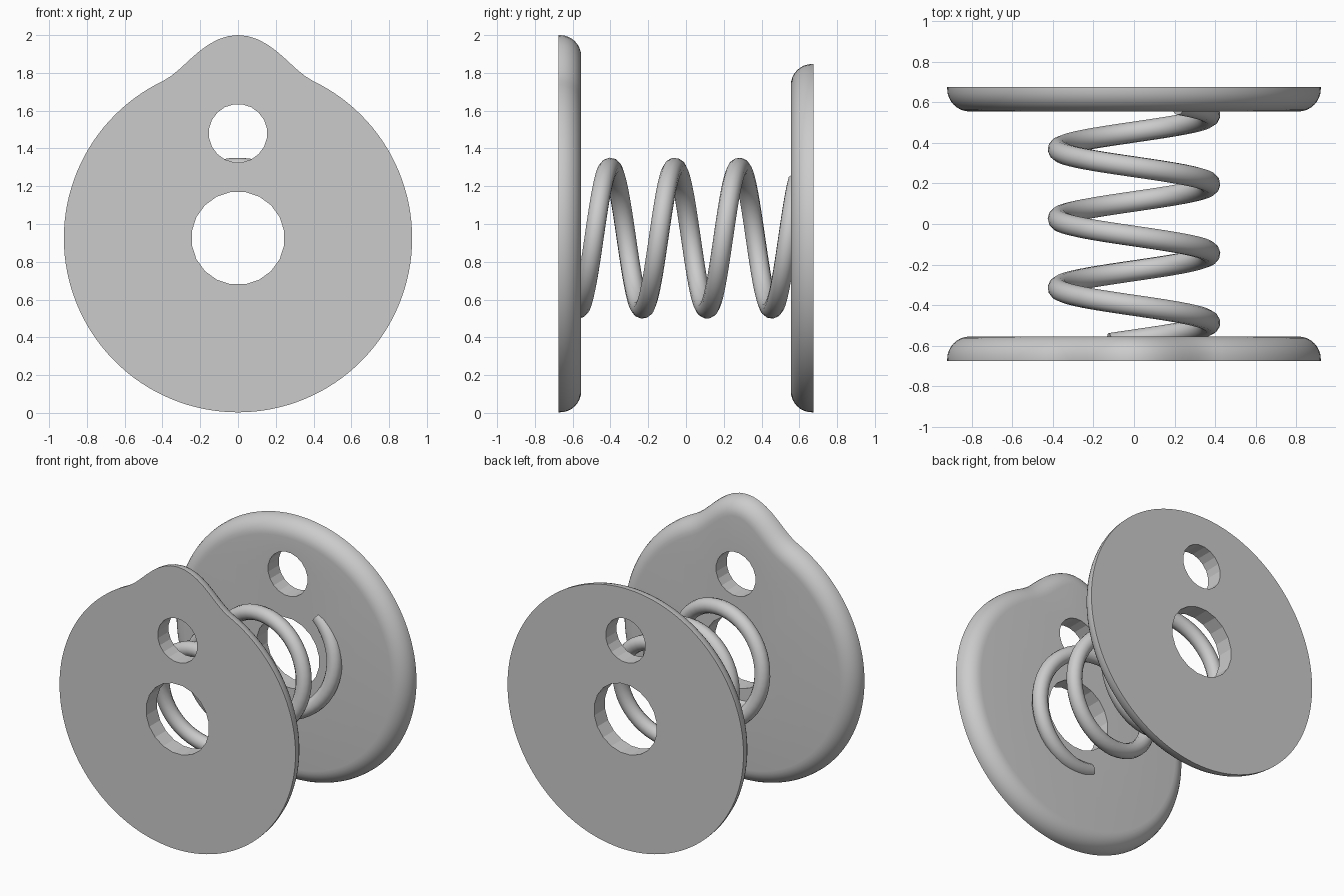
import bpy
import bmesh
from math import sin, cos, pi, radians
from mathutils import Vector

if "Cube" in bpy.data.objects:
    bpy.data.objects.remove(bpy.data.objects["Cube"], do_unlink=True)

CENTRE_Z = 0.925
OUTER_Y, THICK, ROUND = 0.675, 0.12, 0.112

grey = bpy.data.materials.new("plain_grey")
grey.use_nodes = True
colour = (0.6, 0.6, 0.6, 1)
grey.diffuse_color = colour
grey.node_tree.nodes["Principled BSDF"].inputs["Base Color"].default_value = colour


def finish(obj, angle):
    bpy.ops.object.select_all(action="DESELECT")
    obj.select_set(True)
    bpy.context.view_layer.objects.active = obj
    bpy.ops.object.shade_smooth_by_angle(angle=radians(angle))


def outline(bump, steps=128):
    """Disc outline in x, z, with an optional soft lobe at the top."""
    pts = []
    for i in range(steps):
        a = 2 * pi * i / steps
        off = min(a, 2 * pi - a) / radians(26)
        r = 0.922 + bump * (0.5 + 0.5 * cos(pi * off) if off < 1 else 0)
        pts.append(Vector((r * sin(a), r * cos(a))))
    return pts


def inset(pts, d):
    """Move a clockwise outline inward along its normals."""
    n = len(pts)
    res = []
    for i, p in enumerate(pts):
        t = (pts[(i + 1) % n] - pts[i - 1]).normalized()
        res.append(p + Vector((t.y, -t.x)) * d)
    return res


def circle(z, r, sides=20):
    return [Vector((r * sin(2 * pi * (i + 0.5) / sides),
                    z + r * cos(2 * pi * (i + 0.5) / sides))) for i in range(sides)]


def plate(name, side, bump):
    bm = bmesh.new()

    def ring(pts, depth):
        return [bm.verts.new((p.x, side * (OUTER_Y - depth), p.y + CENTRE_Z)) for p in pts]

    def bridge(a, b):
        for i in range(len(a)):
            j = (i + 1) % len(a)
            bm.faces.new((a[i], a[j], b[j], b[i]))

    # Rim: short straight lip, then a quarter round towards the spring
    base = outline(bump)
    rings = [ring(base, 0)]
    for k in range(9):
        a = k / 8 * pi / 2
        rings.append(ring(inset(base, ROUND * (1 - cos(a))),
                          THICK - ROUND + ROUND * sin(a)))
    for a, b in zip(rings, rings[1:]):
        bridge(a, b)

    # Round hole walls
    caps = [[rings[0]], [rings[-1]]]
    for z, r in ((0, 0.247), (0.555, 0.155)):
        pts = circle(z, r)
        outer, inner = ring(pts, 0), ring(pts, THICK)
        bridge(outer, inner)
        caps[0].append(outer)
        caps[1].append(inner)

    # Flat faces around the holes
    for loops in caps:
        edges = [bm.edges.get((l[i - 1], l[i])) for l in loops for i in range(len(l))]
        bmesh.ops.triangle_fill(bm, edges=edges, use_beauty=True,
                                normal=(0, side, 0))
    bmesh.ops.recalc_face_normals(bm, faces=bm.faces)
    mesh = bpy.data.meshes.new(name)
    bm.to_mesh(mesh)
    bm.free()
    mesh.materials.append(grey)
    obj = bpy.data.objects.new(name, mesh)
    bpy.context.collection.objects.link(obj)
    finish(obj, 17)


plate("front_plate", -1, 0.153)
plate("back_plate", 1, 0)

# Coil spring, with its ends buried in the plates
curve = bpy.data.curves.new("coil_spring", "CURVE")
curve.dimensions = "3D"
curve.bevel_depth = 0.052
curve.bevel_resolution = 4
curve.use_fill_caps = True
spline = curve.splines.new("POLY")
STEPS, END, PITCH = 170, 0.59, 0.342
spline.points.add(STEPS)
for i, p in enumerate(spline.points):
    y = -END + 2 * END * i / STEPS
    a = 2 * pi * (y + 0.487) / PITCH
    p.co = (0.374 * cos(a), y, CENTRE_Z + 0.374 * sin(a), 1)
curve.materials.append(grey)
spring = bpy.data.objects.new("coil_spring", curve)
bpy.context.collection.objects.link(spring)
bpy.ops.object.select_all(action="DESELECT")
spring.select_set(True)
bpy.context.view_layer.objects.active = spring
bpy.ops.object.convert(target="MESH")
finish(bpy.context.object, 50)
